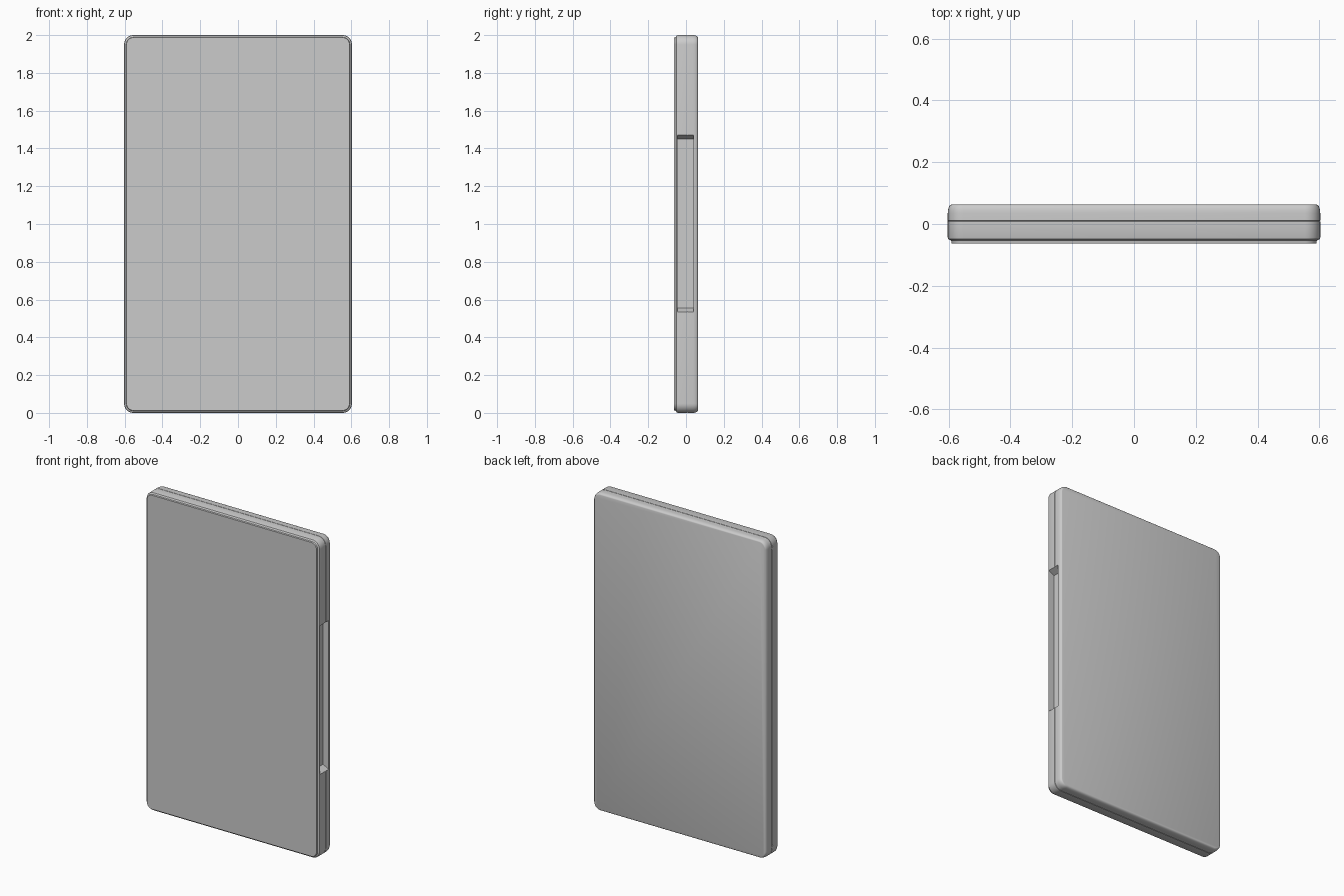
import bpy, bmesh, math

if "Cube" in bpy.data.objects:
    bpy.data.objects.remove(bpy.data.objects["Cube"])

W, H = 0.603, 1.0   # half width, half height
RADIUS = 0.05


def outline(inset, y, n=8):
    """Rounded rectangle in the xz plane, shrunk by inset."""
    pts = []
    r = RADIUS - inset
    for k, (sx, sz) in enumerate(((1, 1), (-1, 1), (-1, -1), (1, -1))):
        for i in range(n + 1):
            a = math.pi / 2 * (k + i / n)
            pts.append((sx * (W - RADIUS) + r * math.cos(a), y,
                        1 + sz * (H - RADIUS) + r * math.sin(a)))
    return pts


def loft(name, sections):
    bm = bmesh.new()
    rings = [[bm.verts.new(p) for p in s] for s in sections]
    for a, b in zip(rings, rings[1:]):
        for i in range(len(a)):
            j = (i + 1) % len(a)
            bm.faces.new((a[i], a[j], b[j], b[i]))
    bm.faces.new(rings[0])
    bm.faces.new(rings[-1])
    bmesh.ops.recalc_face_normals(bm, faces=bm.faces)
    mesh = bpy.data.meshes.new(name)
    bm.to_mesh(mesh)
    bm.free()
    ob = bpy.data.objects.new(name, mesh)
    bpy.context.collection.objects.link(ob)
    return ob


# Slab: chamfered front edge, hairline seam round the rim, rounded back edge
profile = [(0.013, -0.063), (0.011, -0.054), (0.002, -0.049), (0, -0.044),
           (0, 0.008), (0.002, 0.009), (0.002, 0.010), (0, 0.011), (0, 0.035)]
profile += [(0.012 * (1 - math.cos(t)), 0.035 + 0.028 * math.sin(t))
            for t in (math.pi / 2 * i / 5 for i in range(1, 6))]
panel = loft("door_panel", [outline(i, y) for i, y in profile])

# Grip recess on the right edge, with sloping ends
depth, slope = 0.04, 0.02
grip = loft("grip_cutter", [
    [(x, y, z) for x, z in ((W + 0.02, 0.535 - slope / 2), (W + 0.02, 1.47 + slope / 2),
                            (W - depth, 1.47 - slope), (W - depth, 0.535 + slope))]
    for y in (-0.045, 0.04)])
grip.hide_render = True
grip.hide_set(True)
cut = panel.modifiers.new("grip", "BOOLEAN")
cut.object = grip
cut.solver = 'EXACT'

bpy.context.view_layer.objects.active = panel
panel.select_set(True)
bpy.ops.object.modifier_apply(modifier="grip")
bpy.data.objects.remove(grip)
bpy.ops.object.shade_smooth_by_angle(angle=math.radians(30))

# Small hinge pins at the lower and upper left edge
for label, z in (("lower", 0.06), ("upper", 1.94)):
    bpy.ops.mesh.primitive_cylinder_add(vertices=16, radius=0.012, depth=0.01,
                                        location=(-W + 0.004, 0.0, z),
                                        rotation=(0, math.pi / 2, 0))
    pin = bpy.context.object
    pin.name = label + "_hinge_pin"
    bpy.ops.object.shade_smooth_by_angle(angle=math.radians(30))
